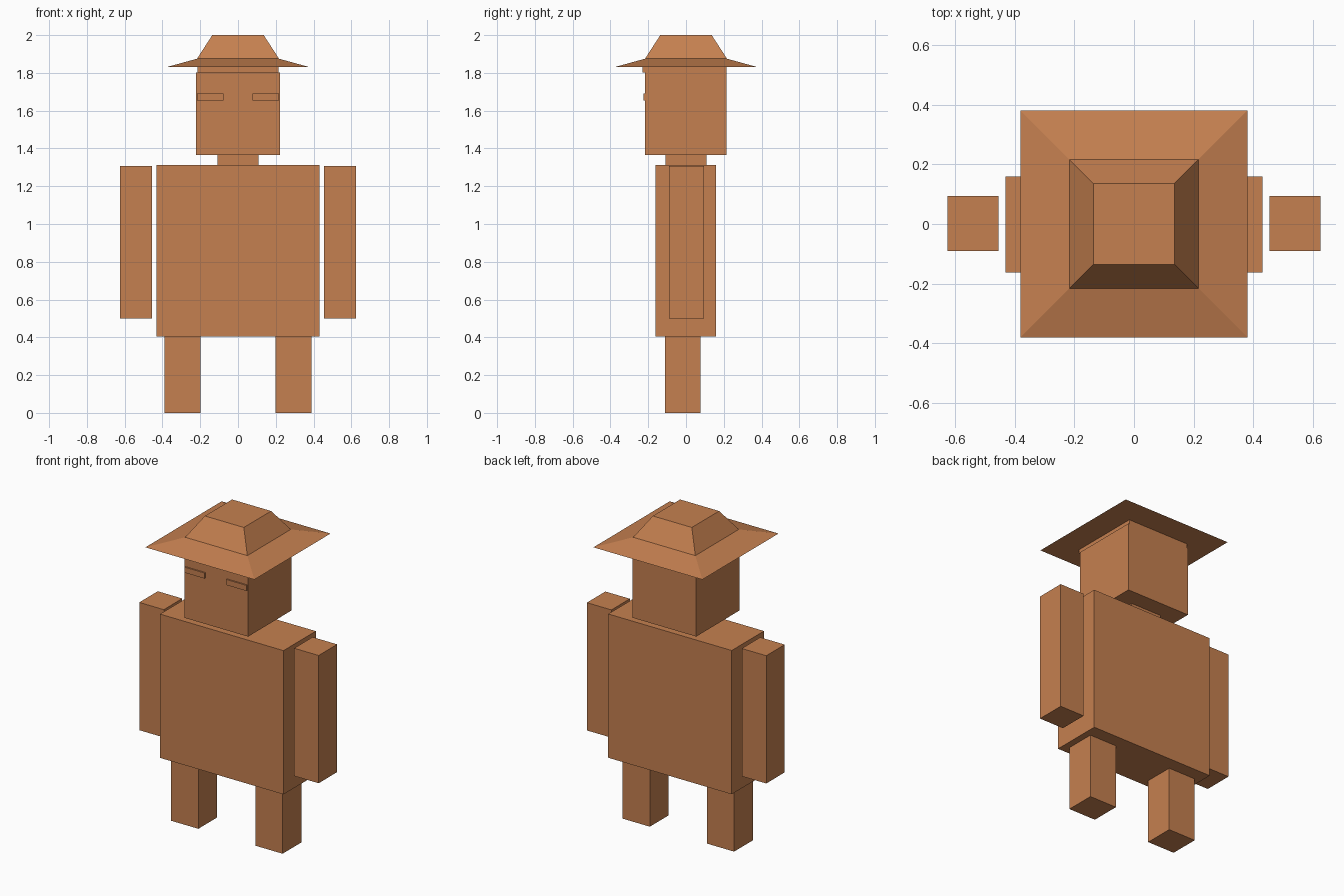
import bpy
import bmesh

if "Cube" in bpy.data.objects:
    bpy.data.objects.remove(bpy.data.objects["Cube"])

# One clay-brown colour for the whole figure
clay = bpy.data.materials.new("clay_brown")
clay.diffuse_color = (0.56, 0.216, 0.08, 1.0)
clay.use_nodes = True
clay.node_tree.nodes["Principled BSDF"].inputs["Base Color"].default_value = clay.diffuse_color


def finish(name, bm):
    bmesh.ops.recalc_face_normals(bm, faces=bm.faces)
    mesh = bpy.data.meshes.new(name)
    bm.to_mesh(mesh)
    bm.free()
    mesh.materials.append(clay)
    obj = bpy.data.objects.new(name, mesh)
    bpy.context.collection.objects.link(obj)


def box(name, x, y, z):
    """Box given by its (min, max) extent on each axis."""
    bm = bmesh.new()
    bmesh.ops.create_cube(bm, size=1)
    for v in bm.verts:
        v.co = [r[0] if c < 0 else r[1] for c, r in zip(v.co, (x, y, z))]
    finish(name, bm)


def square_loft(name, sections):
    """Closed stack of squares, each given as (half width, height)."""
    bm = bmesh.new()
    rings = [[bm.verts.new((sx * h, sy * h, z))
              for sx, sy in ((-1, -1), (1, -1), (1, 1), (-1, 1))]
             for h, z in sections]
    for a, b in zip(rings, rings[1:]):
        for i in range(4):
            j = (i + 1) % 4
            bm.faces.new((a[i], a[j], b[j], b[i]))
    bm.faces.new(rings[0][::-1])
    bm.faces.new(rings[-1])
    finish(name, bm)


# Body
box("torso", (-0.431, 0.431), (-0.162, 0.16), (0.405, 1.312))
box("neck", (-0.108, 0.108), (-0.108, 0.108), (1.312, 1.365))
box("head", (-0.215, 0.215), (-0.216, 0.215), (1.365, 1.85))
box("brow_band", (-0.215, 0.215), (-0.231, -0.216), (1.803, 1.831))

# Hat: flat underside, sloping brim, tapered crown
square_loft("hat", [(0.38, 1.83), (0.217, 1.875), (0.136, 2.0)])

# Mirrored parts
for side, s in (("left", -1), ("right", 1)):
    def span(a, b):
        return tuple(sorted((s * a, s * b)))
    box(side + "_arm", span(0.455, 0.626), (-0.09, 0.094), (0.5, 1.306))
    box(side + "_leg", span(0.199, 0.389), (-0.111, 0.076), (0, 0.405))
    box(side + "_eye", span(0.076, 0.216), (-0.225, -0.216), (1.655, 1.69))
    box(side + "_cheek_plate", span(0.215, 0.222), (-0.216, 0.215), (1.365, 1.803))
